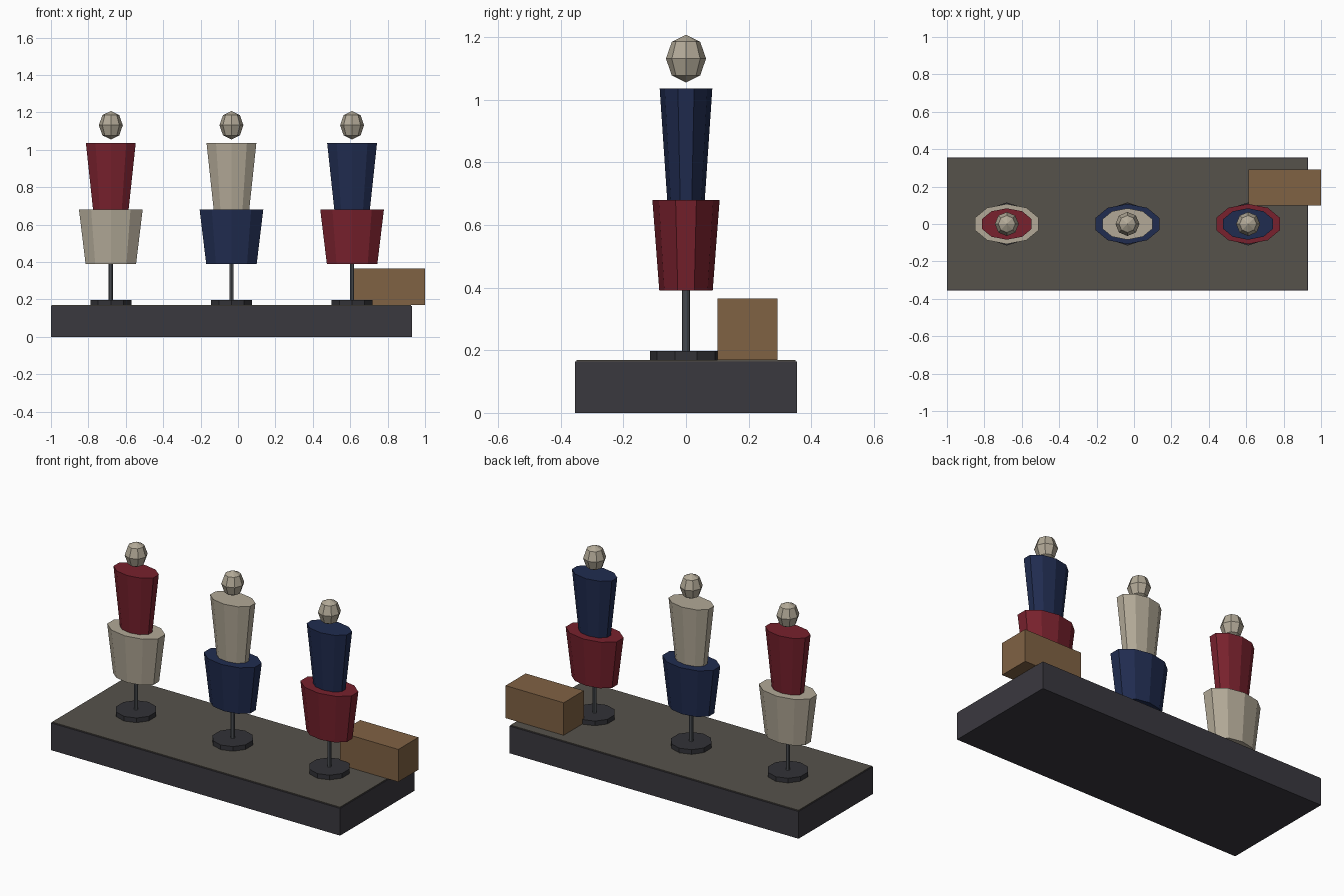
import bpy
import math

cube = bpy.data.objects.get("Cube")
if cube:
    bpy.data.objects.remove(cube, do_unlink=True)


def linear(c):
    c /= 255
    return c / 12.92 if c <= 0.04045 else ((c + 0.055) / 1.055) ** 2.4


def material(name, *rgb):
    m = bpy.data.materials.new(name)
    m.use_nodes = True
    colour = [linear(c) for c in rgb] + [1]
    m.diffuse_color = colour
    m.node_tree.nodes["Principled BSDF"].inputs["Base Color"].default_value = colour
    return m


red = material("deep red", 120, 33, 45)
navy = material("navy blue", 32, 44, 80)
cream = material("warm cream", 178, 169, 151)
charcoal = material("charcoal", 58, 56, 63)
mat_grey = material("warm grey", 86, 82, 75)
iron = material("dark iron", 50, 50, 55)
steel = material("steel grey", 92, 96, 102)
wood = material("brown wood", 128, 98, 68)


def finish(name, mat):
    ob = bpy.context.object
    ob.name = name
    ob.data.materials.append(mat)
    bpy.ops.object.transform_apply(location=False, rotation=False, scale=True)
    return ob


def box(name, mat, low, high):
    bpy.ops.mesh.primitive_cube_add(
        size=1, location=[(a + b) / 2 for a, b in zip(low, high)])
    bpy.context.object.scale = [b - a for a, b in zip(low, high)]
    finish(name, mat)


def taper(name, mat, x, z0, z1, r0, r1, depth=1, sides=10):
    """Faceted, flattened cone section standing from z0 to z1."""
    bpy.ops.mesh.primitive_cone_add(
        vertices=sides, radius1=r0, radius2=r1, depth=z1 - z0,
        location=(x, 0, (z0 + z1) / 2))
    bpy.context.object.scale.y = depth
    finish(name, mat)


# Plinth, its floor covering and the crate overhanging one end
box("plinth", charcoal, (-1, -0.355, 0), (0.93, 0.355, 0.164))
box("plinth_top", mat_grey, (-0.996, -0.35, 0.164), (0.926, 0.35, 0.169))
box("crate", wood, (0.612, 0.1, 0.169), (1, 0.292, 0.365))

# Three dress forms on stands
figures = [("right", -0.68, red, cream),
           ("middle", -0.035, cream, navy),
           ("left", 0.61, navy, red)]
for side, x, torso, skirt in figures:
    taper(side + "_stand_foot", iron, x, 0.169, 0.197, 0.115, 0.115)
    taper(side + "_stand_pole", steel, x, 0.197, 0.42, 0.012, 0.012)
    taper(side + "_skirt", skirt, x, 0.39, 0.68, 0.142, 0.179, 0.6)
    taper(side + "_torso", torso, x, 0.68, 1.035, 0.1, 0.14, 0.6)
    bpy.ops.mesh.primitive_uv_sphere_add(
        segments=8, ring_count=4, radius=0.064, location=(x, 0, 1.131))
    bpy.context.object.scale.z = 1.19
    finish(side + "_head", cream)
